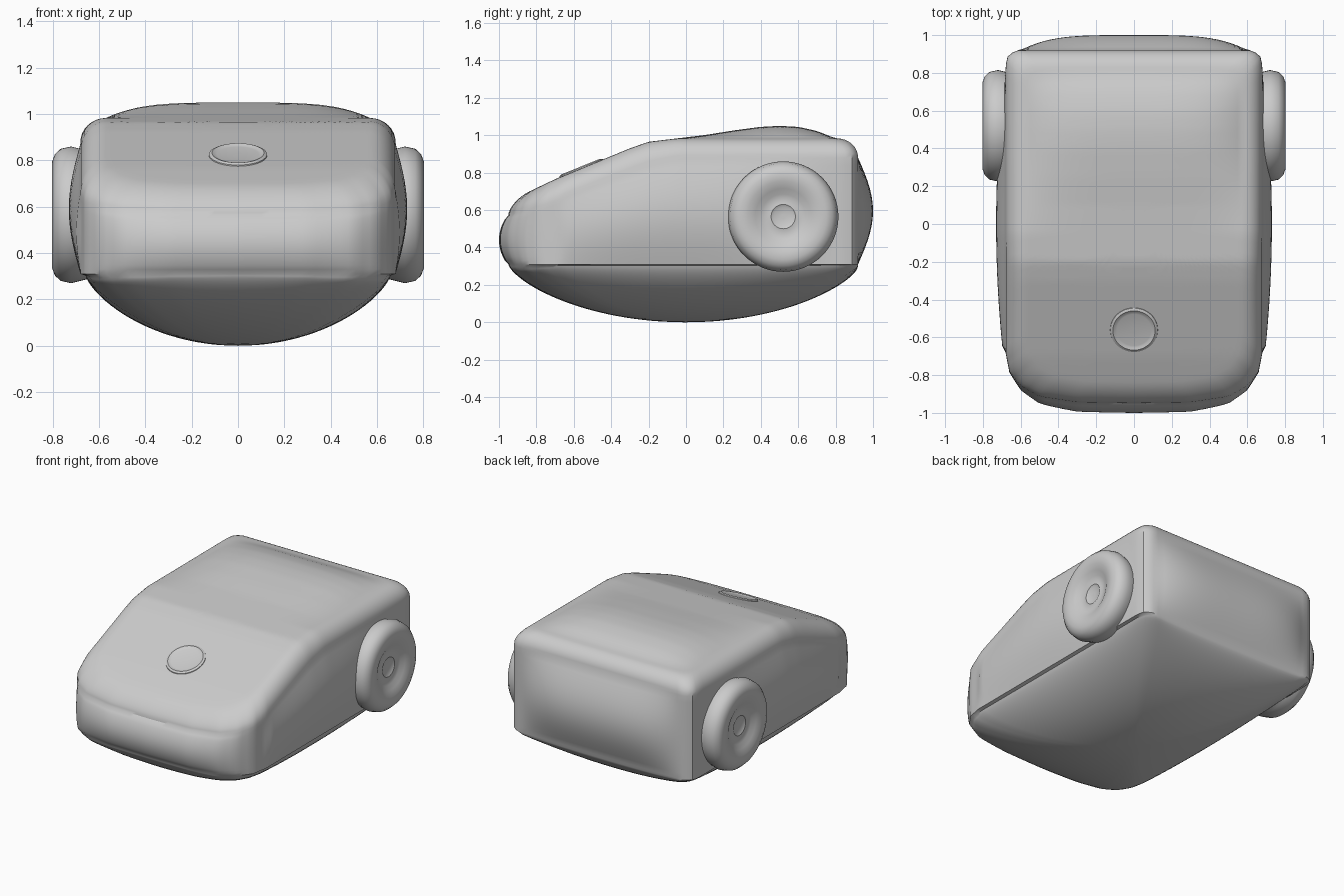
import bpy, bmesh
from math import sin, cos, pi, radians
from mathutils import Vector, Matrix

if "Cube" in bpy.data.objects:
    bpy.data.objects.remove(bpy.data.objects["Cube"])


def interp(table, v):
    for (a, fa), (b, fb) in zip(table, table[1:]):
        if v <= b:
            k = max(0, (v - a) / (b - a))
            return fa + (fb - fa) * k
    return table[-1][1]


def resample(pts, n):
    pts = [Vector(p) for p in pts]
    acc = [(0.0, pts[0])]
    for a, b in zip(pts, pts[1:]):
        acc.append((acc[-1][0] + (b - a).length, b))
    return [interp(acc, acc[-1][0] * i / n) for i in range(n + 1)]


def loft(name, rings):
    bm = bmesh.new()
    loops = [[bm.verts.new(p) for p in r] for r in rings]
    n = len(rings[0])
    for a, b in zip(loops, loops[1:]):
        for i in range(n):
            j = (i + 1) % n
            bm.faces.new((a[i], a[j], b[j], b[i]))
    bm.faces.new(loops[0])
    bm.faces.new(loops[-1])
    bmesh.ops.recalc_face_normals(bm, faces=bm.faces)
    me = bpy.data.meshes.new(name)
    bm.to_mesh(me)
    bm.free()
    ob = bpy.data.objects.new(name, me)
    bpy.context.collection.objects.link(ob)
    bpy.ops.object.select_all(action='DESELECT')
    ob.select_set(True)
    bpy.context.view_layer.objects.active = ob
    bpy.ops.object.shade_smooth_by_angle(angle=radians(35))
    return ob


# Body: plan outline, shoulder edge and roof heights along y
half = resample([(0, -.95), (.3, -.945), (.5, -.915), (.6, -.86), (.66, -.78),
                 (.68, -.68), (.68, .84), (.667, .895), (.62, .92), (0, .92)], 90)
plan = half + [Vector((-p.x, p.y)) for p in half[-2:0:-1]]
EDGE = [(-1, .555), (-.68, .655), (-.2, .835), (-.05, .87), (.95, .88)]
ROOF = [(-1, .62), (-.9, .67), (-.7, .765), (-.3, .93), (-.2, .965), (-.05, .983), (.95, .983)]
CROWN = [(-.05, 0), (.1, .018), (.25, .042), (.4, .062), (.5, .067),
         (.6, .062), (.7, .04), (.8, 0)]
BASE, INSET = .31, .11


def shrink(p, d):
    return Vector((p.x * (1 - d / .68), p.y * (1 - d / .93)))


def belly(s):
    ring = []
    for p in plan:
        x, y = p.x * s, p.y * s
        r = 1 - s * s
        q = max(0, 1 - (x / .68) ** 2) * max(0, 1 - (y / .95) ** 2)
        ring.append((x * .97, y, BASE - BASE * (r * q) ** .35))
    return ring


def wall(f):
    ring = []
    for p in plan:
        x, y = p
        z = BASE + f * (interp(EDGE, p.y) - BASE)
        b = sin(pi * f)
        if p.y > .9:
            y += .08 * b * max(0, 1 - (x / .6) ** 4)
        elif p.y < -.68:
            y -= .05 * b ** .7 * max(0, 1 - (x / .68) ** 4)
        else:
            k = max(0, 1 - (p.y / .8) ** 2)
            x += (.05 if x > 0 else -.05) * b * k
        ring.append((x, y, z))
    return ring


def shoulder(a):
    ring = []
    for p in plan:
        q = shrink(p, INSET * (1 - cos(a)))
        e, t = interp(EDGE, q.y), interp(ROOF, q.y)
        ring.append((q.x, q.y, e + (t - e) * sin(a)))
    return ring


def top(s):
    ring = []
    for p in plan:
        q = shrink(p, INSET) * s
        c = interp(CROWN, q.y) * max(0, 1 - (q.x / .57) ** 4)
        ring.append((q.x, q.y, interp(ROOF, q.y) + c))
    return ring


rings = [belly(sin(pi / 2 * i / 24)) for i in range(1, 24)]
rings[0] = belly(.03)
rings += [wall(i / 14) for i in range(15)]
rings += [shoulder(pi / 2 * i / 8) for i in range(1, 9)]
rings += [top(1 - i / 25) for i in range(1, 25)]
loft("body", rings)

# Side wheels: turned discs with a raised rim and a shallow hub
WHEEL = [(.27, .62), (.285, .68), (.295, .72), (.285, .765), (.262, .79), (.23, .802),
         (.19, .798), (.15, .785), (.12, .768), (.085, .762), (.065, .766),
         (.05, .758), (.01, .757)]
for side, name in ((1, "right_wheel"), (-1, "left_wheel")):
    loft(name, [[(side * x, .52 + r * cos(2 * pi * i / 64), .565 + r * sin(2 * pi * i / 64))
                 for i in range(64)] for r, x in WHEEL])

# Round cap set into the sloping hood
tilt = Matrix.Translation((0, -.56, .823)) @ Matrix.Rotation(radians(22), 4, 'X')
CAP = [(.13, -.015), (.125, .004), (.112, .010), (.1, .004), (.09, .002), (.01, .002)]
loft("hood_cap", [[tilt @ Vector((r * cos(2 * pi * i / 48), r * sin(2 * pi * i / 48), z))
                   for i in range(48)] for r, z in CAP])
